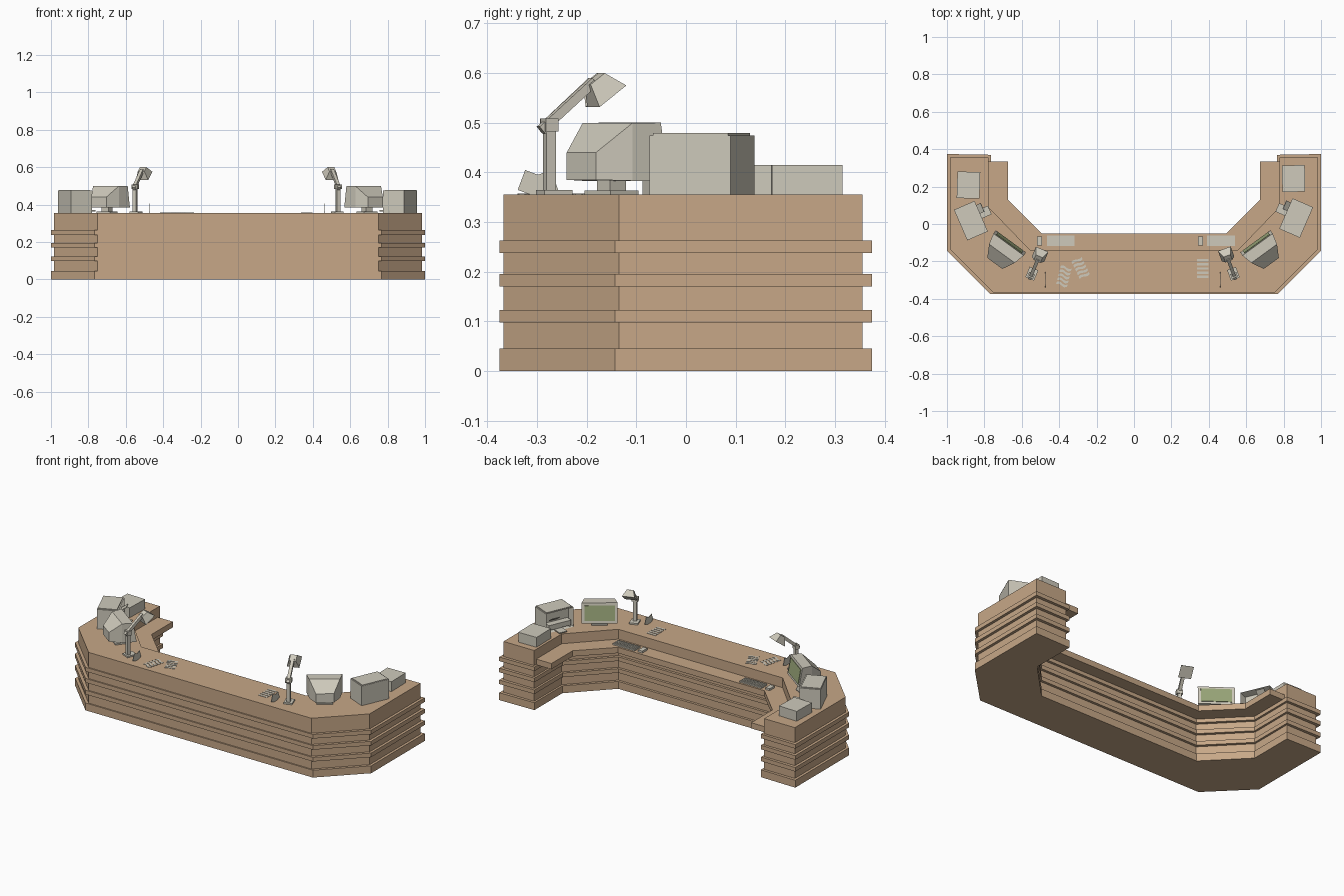
import bpy, bmesh, math
from mathutils import Matrix, Vector

if "Cube" in bpy.data.objects:
    bpy.data.objects.remove(bpy.data.objects["Cube"])


def material(name, rgb):
    m = bpy.data.materials.new(name)
    m.use_nodes = True
    m.diffuse_color = (*rgb, 1)
    m.node_tree.nodes["Principled BSDF"].inputs["Base Color"].default_value = (*rgb, 1)
    return m


WOOD = material("tan wood", (0.57, 0.39, 0.245))
CASING = material("pale grey casing", (0.62, 0.59, 0.50))
GREEN = material("green screen", (0.32, 0.38, 0.19))

TOP = 0.355      # counter height
SHELF = 0.295    # work shelf height


def frame(x, y, z=TOP, angle=0):
    return Matrix.Translation((x, y, z)) @ Matrix.Rotation(angle, 4, "Z")


def finish(name, bm, mat, matrix):
    bmesh.ops.transform(bm, matrix=matrix, verts=bm.verts)
    bmesh.ops.recalc_face_normals(bm, faces=bm.faces)
    mesh = bpy.data.meshes.new(name)
    bm.to_mesh(mesh)
    bm.free()
    mesh.materials.append(mat)
    ob = bpy.data.objects.new(name, mesh)
    bpy.context.collection.objects.link(ob)
    return ob


def loft(name, rings, mat, matrix=Matrix()):
    """Closed solid through rings of equal point count."""
    bm = bmesh.new()
    loops = [[bm.verts.new(p) for p in ring] for ring in rings]
    n = len(loops[0])
    for a, b in zip(loops, loops[1:]):
        for i in range(n):
            j = (i + 1) % n
            bm.faces.new((a[i], a[j], b[j], b[i]))
    bm.faces.new(loops[0])
    bm.faces.new(loops[-1])
    return finish(name, bm, mat, matrix)


def prism(name, outline, z0, z1, mat, matrix=Matrix()):
    return loft(name, [[(x, y, z) for x, y in outline] for z in (z0, z1)], mat, matrix)


def add_box(bm, size, centre):
    m = Matrix.Translation(centre) @ Matrix.Diagonal((*size, 1))
    return bmesh.ops.create_cube(bm, size=1, matrix=m)["verts"]


def box(name, size, centre, mat, matrix=Matrix()):
    bm = bmesh.new()
    add_box(bm, size, centre)
    return finish(name, bm, mat, matrix)


def bar(name, start, end, width, thick, mat, matrix):
    """Square bar between two points."""
    a, b = Vector(start), Vector(end)
    turn = (b - a).to_track_quat("Z", "X").to_matrix().to_4x4()
    return box(name, (width, thick, (b - a).length), (0, 0, 0), mat,
               matrix @ Matrix.Translation((a + b) / 2) @ turn)


def mirrored(half):
    return half + [(-x, y) for x, y in reversed(half)]


# Counter: recessed body, protruding bands and the inner work shelf
body = mirrored([(0.752, -0.367), (0.984, -0.135), (0.984, 0.355),
                 (0.777, 0.355), (0.777, 0.09), (0.555, -0.14)])
band = mirrored([(0.768, -0.375), (1, -0.143), (1, 0.374),
                 (0.765, 0.37), (0.765, 0.1), (0.545, -0.125)])
shelf = mirrored([(0.56, -0.16), (0.79, 0.07), (0.79, 0.335),
                  (0.675, 0.335), (0.675, 0.13), (0.495, -0.05)])
prism("counter_body", body, 0.002, TOP, WOOD)
for low, high in ((0, 0.045), (0.098, 0.123), (0.17, 0.195), (0.238, 0.263)):
    prism("counter_band", band, low, high, WOOD)
prism("work_shelf", shelf, 0.26, SHELF, WOOD)


def rect(half_width, y_low, y_high, low, high):
    return [(-half_width, y_low, low), (half_width, y_low, low),
            (half_width, y_high, high), (-half_width, y_high, high)]


def monitor(x, y, angle):
    m = frame(x, y, TOP, angle)
    box("monitor_base", (0.09, 0.07, 0.008), (0, 0, 0.004), CASING, m)
    box("monitor_neck", (0.045, 0.04, 0.03), (0, 0, 0.02), CASING, m)
    loft("monitor_case", [rect(0.05, -0.075, -0.075, 0.03, 0.085),
                          rect(0.085, -0.01, -0.01, 0.028, 0.144),
                          rect(0.1, 0.07, 0.05, 0.028, 0.145)], CASING, m)
    tilt = m @ Matrix.Translation((0, 0.0605, 0.0865)) @ Matrix.Rotation(math.atan2(0.02, 0.117), 4, "X")
    box("monitor_screen", (0.168, 0.006, 0.088), (0, 0, 0), GREEN, tilt)


def printer(x, y, s):
    m = frame(x, y, TOP, -0.41 * s)
    bm = bmesh.new()
    add_box(bm, (0.12, 0.178, 0.119), (0, 0, 0.0595))
    front = [f for f in bm.faces if f.calc_center_median().x * s < -0.05]
    bmesh.ops.inset_individual(bm, faces=front, thickness=0.014, depth=-0.04)
    finish("printer_case", bm, CASING, m)
    box("printer_lid", (0.11, 0.165, 0.006), (0.003 * s, 0, 0.121), CASING, m)
    box("printer_drawer", (0.05, 0.145, 0.03), (-0.035 * s, 0, 0.03), CASING, m)
    box("printer_tray", (0.06, 0.05, 0.006), (-0.085 * s, 0.012, 0.012), CASING, m)
    bar("printer_paper", (-0.05 * s, 0.04, 0.07), (-0.085 * s, 0.04, 0.095),
        0.004, 0.05, CASING, m)


def lamp(x, y, angle):
    m = frame(x, y, TOP, angle)
    box("lamp_base", (0.05, 0.06, 0.009), (0, 0.01, 0.0045), CASING, m)
    box("lamp_post", (0.02, 0.02, 0.14), (0, 0, 0.075), CASING, m)
    box("lamp_joint", (0.034, 0.026, 0.026), (0, 0, 0.14), CASING, m)
    bar("lamp_arm", (0, -0.018, 0.13), (0, 0.095, 0.228), 0.018, 0.018, CASING, m)
    # Shade flares towards its open lower end
    shade = m @ Matrix.Translation((0, 0.105, 0.222)) @ Matrix.Rotation(0.65, 4, "X")
    loft("lamp_shade", [[(w * a, w * b, z) for a, b in ((-1, -1), (1, -1), (1, 1), (-1, 1))]
                        for w, z in ((0.019, 0.014), (0.036, -0.03))], CASING, shade)


def tent_card(x, y, angle):
    m = frame(x, y, TOP, angle)
    for side in (-1, 1):
        bar("tent_card_panel", (0, side * 0.015, 0), (0, 0, 0.04), 0.055, 0.003, CASING, m)


def keyboard(x, y):
    bm = bmesh.new()
    add_box(bm, (0.148, 0.056, 0.008), (0, 0, 0.004))
    for col in range(12):
        for row in range(4):
            add_box(bm, (0.009, 0.009, 0.004), ((col - 5.5) * 0.0118, (row - 1.5) * 0.0125, 0.009))
    finish("keyboard", bm, CASING, frame(x, y, SHELF))


def paper(x, y, angle, wave):
    """Sheet made of separate strips, optionally wavy."""
    m = frame(x, y, TOP, angle)
    steps = 5
    for row in range(5):
        mid = (row - 2) * 0.022
        xs = [(i / steps - 0.5) * 0.06 for i in range(steps + 1)]
        ys = [mid + wave * math.sin(i * 2 * math.pi / steps) for i in range(steps + 1)]
        strip = [(a, b - 0.0065) for a, b in zip(xs, ys)]
        strip += [(a, b + 0.0065) for a, b in reversed(list(zip(xs, ys)))]
        prism("paper_strip", strip, 0, 0.002, CASING, m)


# Desk equipment on both wings
monitor(-0.70, -0.15, -0.63)
monitor(0.69, -0.15, 0.63)
printer(-0.872, 0.018, -1)
printer(0.867, 0.032, 1)
box("left_storage_box", (0.122, 0.142, 0.06), (0, 0, 0.03), CASING, frame(0.853, 0.243, TOP, 0.02))
box("right_storage_box", (0.122, 0.142, 0.06), (0, 0, 0.03), CASING, frame(-0.885, 0.208, TOP, -0.03))
lamp(-0.55, -0.275, -0.4)
lamp(0.535, -0.275, 0.35)
tent_card(-0.475, -0.298, 0)
tent_card(0.46, -0.298, 0)
for s in (-1, 1):
    box("desk_mouse", (0.02, 0.032, 0.012), (0, 0, 0.006), CASING, frame(0.808 * s, -0.022, TOP, 0.6 * s))

# Keyboards and mice on the work shelf
keyboard(-0.392, -0.09)
keyboard(0.465, -0.09)
for x in (-0.505, 0.355):
    box("shelf_mouse", (0.028, 0.048, 0.012), (0, 0, 0.006), CASING, frame(x, -0.09, SHELF))

# Loose papers
paper(-0.375, -0.28, -0.25, 0.006)
paper(-0.285, -0.235, 0.45, 0.004)
paper(0.368, -0.238, 0, 0)
